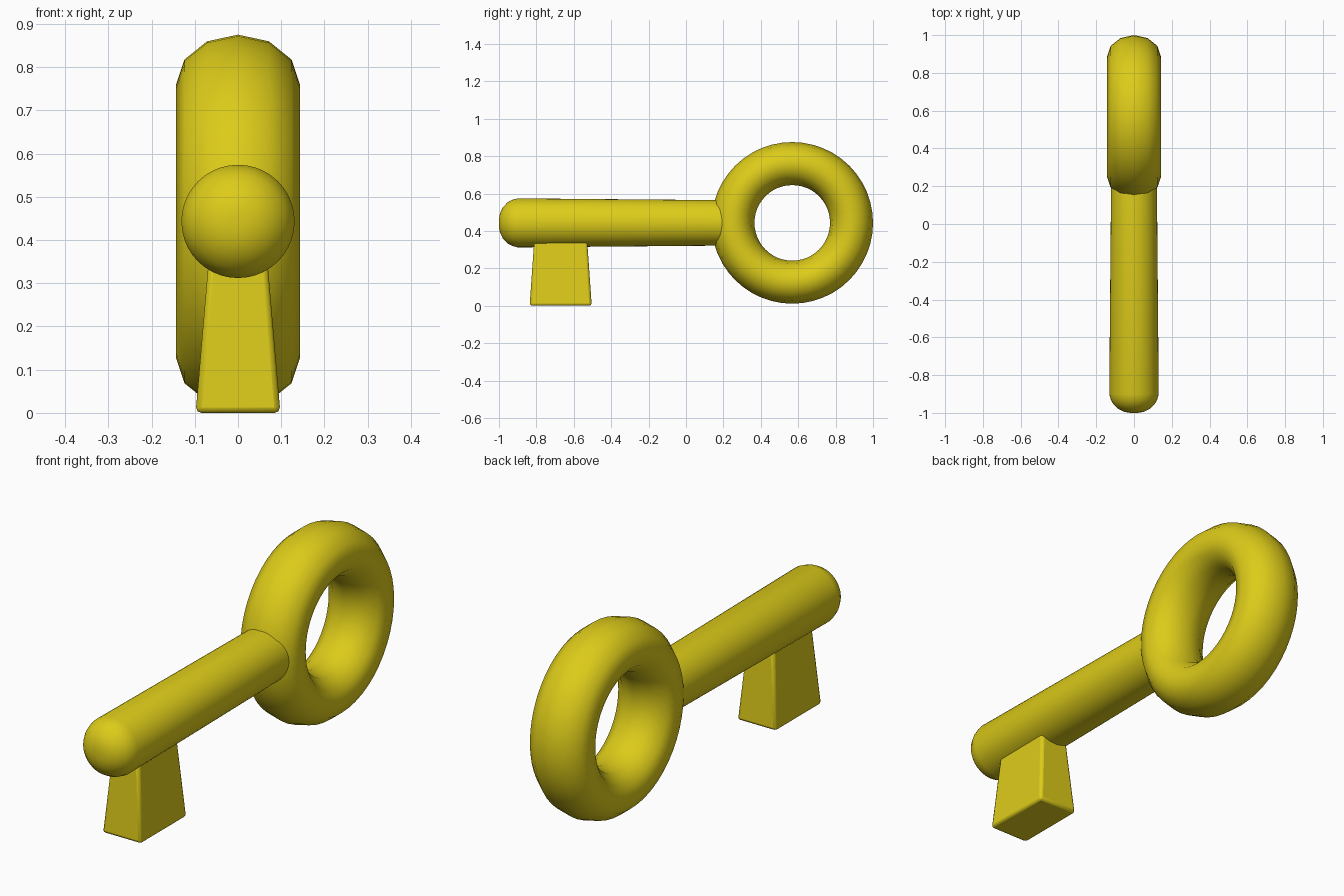
import bpy, bmesh, math

if "Cube" in bpy.data.objects:
    bpy.data.objects.remove(bpy.data.objects["Cube"])

CY, CZ = 0.568, 0.443   # ring centre / shaft height

mat = bpy.data.materials.new("yellow")
mat.diffuse_color = (0.72, 0.60, 0.01, 1)
mat.use_nodes = True
mat.node_tree.nodes["Principled BSDF"].inputs["Base Color"].default_value = mat.diffuse_color


def grid_object(name, rings, close_rows=False, cap=False, angle=60):
    """Skin a list of equal-sized vertex rings into a smooth object."""
    bm = bmesh.new()
    rows = [[bm.verts.new(p) for p in ring] for ring in rings]
    n = len(rows[0])
    pairs = list(zip(rows, rows[1:]))
    if close_rows:
        pairs.append((rows[-1], rows[0]))
    for a, b in pairs:
        for i in range(n):
            j = (i + 1) % n
            bm.faces.new((a[i], a[j], b[j], b[i]))
    if cap:
        bm.faces.new(rows[0])
        bm.faces.new(rows[-1])
    bmesh.ops.recalc_face_normals(bm, faces=bm.faces)
    me = bpy.data.meshes.new(name)
    bm.to_mesh(me)
    bm.free()
    me.materials.append(mat)
    ob = bpy.data.objects.new(name, me)
    bpy.context.collection.objects.link(ob)
    bpy.ops.object.select_all(action='DESELECT')
    ob.select_set(True)
    bpy.context.view_layer.objects.active = ob
    bpy.ops.object.shade_smooth_by_angle(angle=math.radians(angle))
    return ob


# Ring handle: oval tube swept around the x axis
rings = []
for k in range(48):
    a = math.tau * k / 48
    ring = []
    for s in range(12):
        t = math.tau * s / 12
        r = 0.317 + 0.115 * math.cos(t)
        ring.append((0.143 * math.sin(t), CY + r * math.cos(a), CZ + r * math.sin(a)))
    rings.append(ring)
grid_object("ring_handle", rings, close_rows=True)

# Shaft: slightly tapered rod with a rounded tip, its end buried in the ring
profile = [(-1.0, 0.02), (-0.995, 0.05), (-0.98, 0.082), (-0.955, 0.109),
           (-0.93, 0.123), (-0.9, 0.131), (0.25, 0.121)]
grid_object("shaft", [[(r * math.cos(math.tau * i / 40), y, CZ + r * math.sin(math.tau * i / 40))
                       for i in range(40)] for y, r in profile], cap=True)

# Tooth: tapered block with softened edges, top buried in the shaft
tooth = grid_object("tooth", [[(sx * hx, -0.67 + sy * hy, z)
                               for sx, sy in ((-1, -1), (1, -1), (1, 1), (-1, 1))]
                              for z, hx, hy in ((0.0, 0.098, 0.166), (0.40, 0.064, 0.138))],
                    cap=True)
bev = tooth.modifiers.new("soft_edges", 'BEVEL')
bev.width = 0.013
bev.segments = 2
